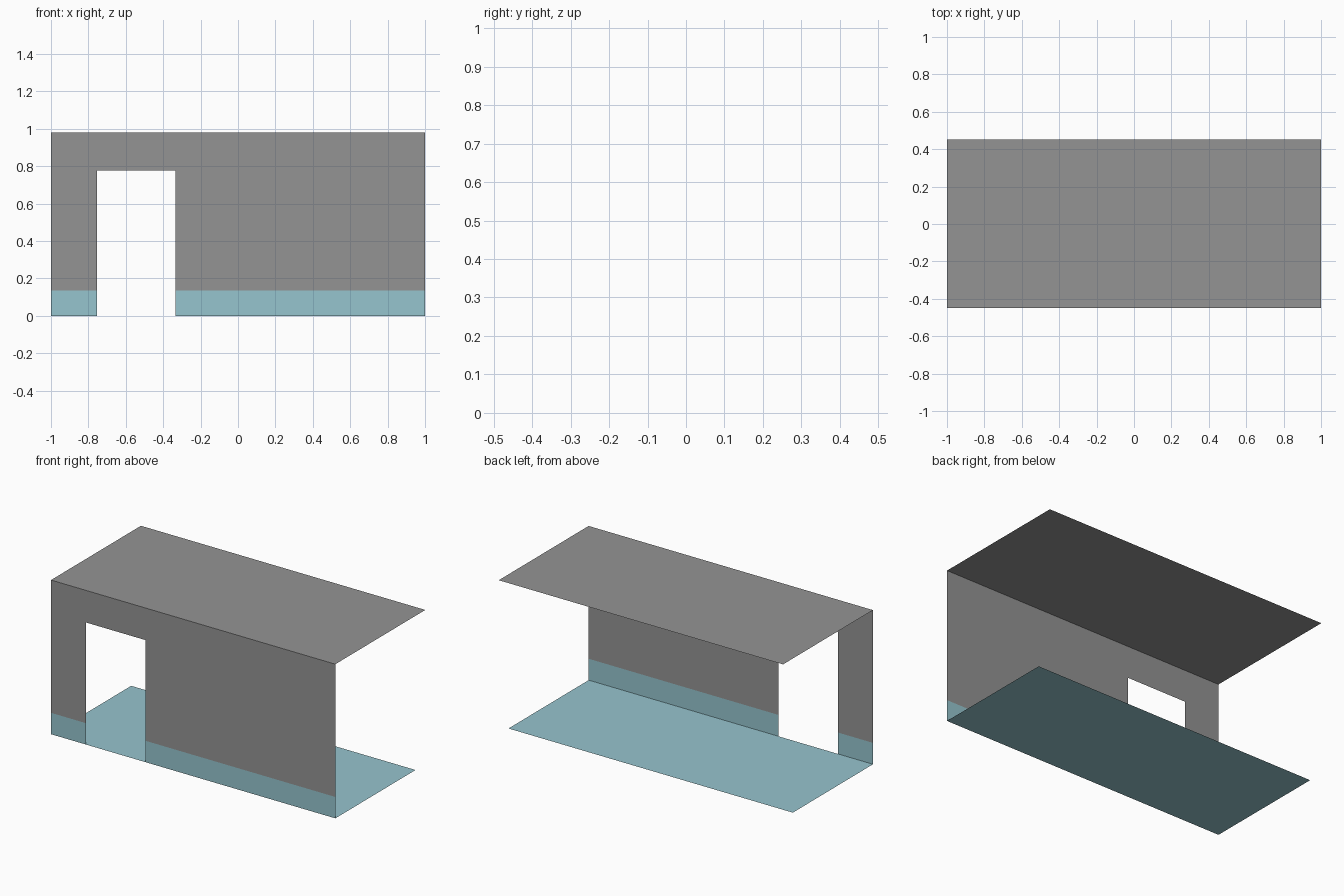
import bpy

if "Cube" in bpy.data.objects:
    bpy.data.objects.remove(bpy.data.objects["Cube"])

WALL_Y = -0.45
FLOOR_BACK, ROOF_BACK = 0.355, 0.453
HEIGHT, BASE_H = 0.98, 0.136
DOOR_L, DOOR_R, DOOR_H = -0.753, -0.335, 0.776


def material(name, rgb):
    mat = bpy.data.materials.new(name)
    mat.diffuse_color = (*rgb, 1)
    mat.use_nodes = True
    mat.node_tree.nodes["Principled BSDF"].inputs["Base Color"].default_value = mat.diffuse_color
    return mat


teal = material("teal", (0.305, 0.555, 0.62))
grey = material("dark_grey", (0.295, 0.295, 0.295))


def sheet(name, outline, mat):
    """One flat single-sided face from an outline."""
    mesh = bpy.data.meshes.new(name)
    mesh.from_pydata(outline, [], [range(len(outline))])
    mesh.materials.append(mat)
    obj = bpy.data.objects.new(name, mesh)
    bpy.context.collection.objects.link(obj)
    return obj


def wall_rect(name, x0, x1, z0, z1, mat):
    return sheet(name, [(x0, WALL_Y, z0), (x1, WALL_Y, z0),
                        (x1, WALL_Y, z1), (x0, WALL_Y, z1)], mat)


def slab(name, y1, z, mat):
    return sheet(name, [(-1, WALL_Y, z), (1, WALL_Y, z),
                        (1, y1, z), (-1, y1, z)], mat)


# Floor and ceiling sheets
slab("floor", FLOOR_BACK, 0, teal)
slab("ceiling", ROOF_BACK, HEIGHT, grey)

# Front wall wrapping around the door opening
profile = [(-1, BASE_H), (DOOR_L, BASE_H), (DOOR_L, DOOR_H), (DOOR_R, DOOR_H),
           (DOOR_R, BASE_H), (1, BASE_H), (1, HEIGHT), (-1, HEIGHT)]
sheet("front_wall", [(x, WALL_Y, z) for x, z in profile], grey)

# Baseboard bands on both sides of the door
wall_rect("baseboard_left", -1, DOOR_L, 0, BASE_H, teal)
wall_rect("baseboard_right", DOOR_R, 1, 0, BASE_H, teal)
